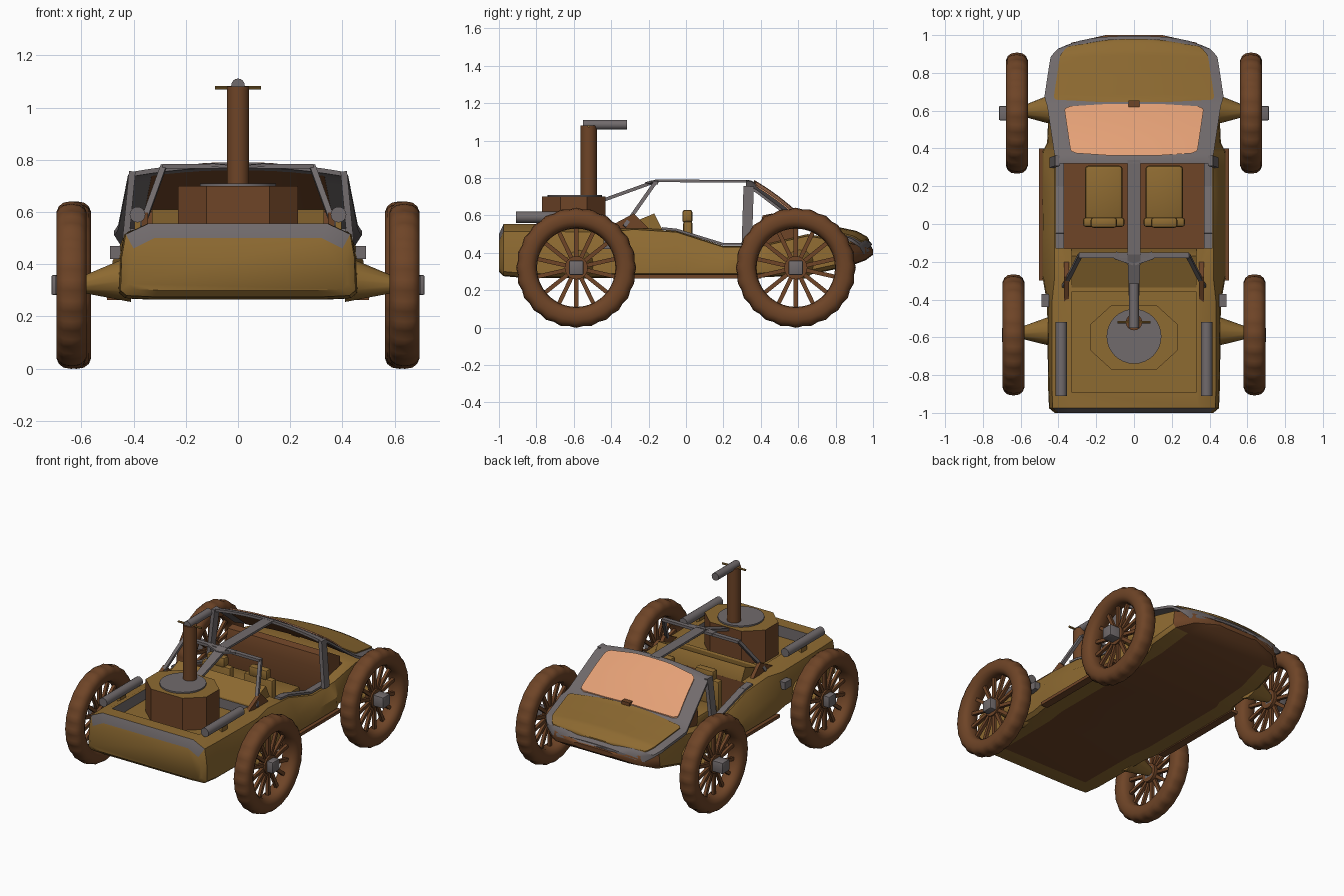
import bpy, bmesh, math
from mathutils import Vector, Matrix

if "Cube" in bpy.data.objects:
    bpy.data.objects.remove(bpy.data.objects["Cube"])

def mat(name, c):
    m = bpy.data.materials.new(name)
    m.diffuse_color = (*c, 1)
    m.use_nodes = True
    m.node_tree.nodes["Principled BSDF"].inputs["Base Color"].default_value = m.diffuse_color
    return m
BROWN = mat("brown", (0.156, 0.058, 0.020))
OLIVE = mat("olive", (0.270, 0.145, 0.031))
GRAY = mat("gray", (0.165, 0.146, 0.150))
PEACH = mat("peach", (0.775, 0.352, 0.181))

def shade(ob, ang=35):
    bpy.ops.object.select_all(action='DESELECT')
    ob.select_set(True)
    bpy.context.view_layer.objects.active = ob
    bpy.ops.object.shade_smooth_by_angle(angle=math.radians(ang))

def finish(name, bm, mats, smooth=35, rule=None):
    bmesh.ops.recalc_face_normals(bm, faces=bm.faces[:])
    if rule:
        for f in bm.faces:
            f.material_index = rule(f)
    me = bpy.data.meshes.new(name)
    bm.to_mesh(me)
    bm.free()
    for m in (mats if isinstance(mats, list) else [mats]):
        me.materials.append(m)
    ob = bpy.data.objects.new(name, me)
    bpy.context.collection.objects.link(ob)
    if smooth:
        shade(ob, smooth)
    return ob

def box(name, m, lo, hi, bev=0.0, rule=None):
    bm = bmesh.new()
    lo, hi = Vector(lo), Vector(hi)
    bmesh.ops.create_cube(bm, size=1)
    for v in bm.verts:
        v.co = (lo + hi) / 2 + v.co * (hi - lo)
    if bev:
        bmesh.ops.bevel(bm, geom=bm.edges[:], offset=bev, segments=2, affect='EDGES', profile=0.5)
    return finish(name, bm, m, 35, rule)

def rod(name, m, a, b, r1, r2=None, n=16):
    a, b = Vector(a), Vector(b)
    bm = bmesh.new()
    rot = (b - a).to_track_quat('Z', 'Y').to_matrix().to_4x4()
    bmesh.ops.create_cone(bm, cap_ends=True, segments=n, radius1=r1, radius2=r1 if r2 is None else r2,
                          depth=(b - a).length, matrix=Matrix.Translation((a + b) / 2) @ rot)
    return finish(name, bm, m)

def skin(bm, A, B):
    # close two matching rings into a solid
    bm.faces.new(A)
    bm.faces.new(B)
    for i in range(len(A)):
        bm.faces.new((A[i], A[i - 1], B[i - 1], B[i]))

def prism(name, m, pts, axis, d0, d1, rule=None):
    # polygon extruded along x (points y,z) or z (points x,y)
    bm = bmesh.new()
    P = (lambda p, d: (d, *p)) if axis == 'x' else (lambda p, d: (*p, d))
    skin(bm, *[[bm.verts.new(P(p, d)) for p in pts] for d in (d0, d1)])
    return finish(name, bm, m, 35, rule)

def plate(name, m, a, b, w, t, w2=None):
    # flat bar between two points, width w along x, thickness t
    a, b = Vector(a), Vector(b)
    d = (b - a).normalized()
    side = Vector((1, 0, 0)) if abs(d.x) < 0.9 else Vector((0, 1, 0))
    up = d.cross(side).normalized()
    side = up.cross(d)
    bm = bmesh.new()
    skin(bm, *[[bm.verts.new(p + side * sx * ww / 2 + up * sz * t / 2)
                for sx, sz in ((-1, -1), (1, -1), (1, 1), (-1, 1))] for p, ww in ((a, w), (b, w2 or w))])
    return finish(name, bm, m)

# hull: sections of y, lower half width, upper half width, bottom z, top z
HULL = [(-1.0, .42, .40, .30, .50), (-.975, .45, .43, .275, .555), (-.86, .455, .435, .265, .555),
        (-.42, .46, .435, .265, .55), (-.28, .485, .42, .265, .535),
        (-.05, .485, .42, .265, .52), (.2, .485, .42, .265, .44), (.38, .485, .42, .265, .44), (.43, .46, .43, .27, .45),
        (.65, .45, .44, .28, .50), (.88, .42, .41, .33, .46), (.96, .33, .32, .36, .44), (1.0, .15, .15, .39, .42)]
bm = bmesh.new()
rings = []
for y, hb, ht, zb, zt in HULL:
    half = [(.72 * hb, zb), (.95 * hb, zb + .005), (hb, zb + .025), (hb * .99, zb + .55 * (zt - zb)),
            (ht, zt - .04 if y < -.4 else zt - .01), (ht * .8, zt)]
    rings.append([bm.verts.new((x, y, z)) for x, z in half + [(-x, z) for x, z in reversed(half)]])
for k in range(len(rings) - 1):
    for i in range(12):
        j = (i + 1) % 12
        f = bm.faces.new((rings[k][i], rings[k][j], rings[k + 1][j], rings[k + 1][i]))
        f.material_index = 1 if (i == 11 and k > 1) or k > 9 else 2 if (k == 0 and i in (4, 5, 6)) else 0
bm.faces.new(rings[0])
bm.faces.new(rings[-1]).material_index = 1
hull = finish("hull", bm, [OLIVE, BROWN, GRAY], 0)

# cockpit and rear deck recesses
cuts = [box("cockpit_cutter", [OLIVE, BROWN, GRAY], (-.37, -.13, .30), (.37, .60, 1), 0, lambda f: 1),
        box("deck_cutter", [OLIVE, BROWN, GRAY], (-.33, -.89, .48), (.33, -.36, 1), 0,
            lambda f: 0 if f.normal.z < -.5 else 2)]
for c in cuts:
    c.hide_render = True
    md = hull.modifiers.new("cut", 'BOOLEAN')
    md.object, md.operation, md.solver = c, 'DIFFERENCE', 'EXACT'
bpy.context.view_layer.update()
hull.data = bpy.data.meshes.new_from_object(hull.evaluated_get(bpy.context.evaluated_depsgraph_get()))
hull.modifiers.clear()
for c in cuts:
    bpy.data.objects.remove(c)
shade(hull, 35)

# windshield and hood shell: rows of y, z, half width
SHELL = [(.32, .775, .40), (.36, .77, .42), (.63, .565, .46), (.67, .55, .475), (.90, .495, .44), (.95, .465, .40), (.975, .43, .35)]
def at(y):
    for a, b in zip(SHELL, SHELL[1:]):
        if y <= b[0]:
            break
    t = (y - a[0]) / (b[0] - a[0])
    return [a[i] + (b[i] - a[i]) * t for i in (1, 2)]
def surf(u, y, off=0):
    z, hw = at(y)
    bow = .02 * max(0, (y - .8) / .17)
    return (u * hw, y + bow * (1 - u * u) - .02 * max(0, (y - .85) / .1) * u ** 4, z + .015 - .035 * u * u + off)
def patch(name, m, y0, y1, inset, off, thick, corner=0, n=12, rows=24, bulge=0):
    bm = bmesh.new()
    G = []
    for r in range(rows + 1):
        t = r / rows
        y = y0 + (y1 - y0) * t
        k = (1 - abs(2 * t - 1) ** corner * .6) if corner else 1
        w = (1 - inset / at(y)[1]) * k
        o = off + bulge * math.sin(math.pi * t)
        top, low = [[bm.verts.new(surf(w * (2 * i / n - 1), y, o - d)) for i in range(n + 1)] for d in (0, thick)]
        G.append(top + low[::-1])
    for a, b in zip(G, G[1:]):
        for i in range(len(a)):
            bm.faces.new((a[i - 1], a[i], b[i], b[i - 1]))
    bm.faces.new(G[0])
    bm.faces.new(G[-1])
    return finish(name, bm, m, 30)
patch("windshield_frame", GRAY, .32, .975, 0, 0, .018)
patch("windshield", PEACH, .363, .635, .088, .008, .009, 22, bulge=.012)
patch("hood_panel", OLIVE, .645, .96, .05, .007, .009, 40)
patch("windshield_lining", BROWN, .36, .62, .09, -.015, .006)
prism("dashboard", BROWN, [(.42, .31), (.39, .52), (.41, .60), (.46, .61), (.58, .54), (.58, .31)], 'x', -.365, .365)
box("hood_latch", BROWN, (-.03, .62, .56), (.03, .655, .60))

# roll cage
plate("roof_spine", GRAY, (0, .34, .782), (0, -.165, .785), .07, .014)
plate("spine_brace", GRAY, (0, -.155, .785), (0, -.46, .675), .07, .018, .05)
plate("roof_crossbar", GRAY, (-.29, -.165, .775), (.29, -.165, .775), .03, .018)
for s in (-1, 1):
    plate("pillar", GRAY, (s * .405, .335, .755), (s * .435, .325, .44), .025, .055)
    plate("rear_stay", GRAY, (s * .285, -.165, .775), (s * .37, -.33, .54), .022, .02)
    plate("crossbar_gusset", GRAY, (s * .10, -.165, .78), (0, -.20, .77), .04, .012)
    # gray rim of the cockpit
    for a, b in (((-.13, .53), (-.05, .522)), ((-.05, .522), (.2, .445)), ((.2, .445), (.36, .445))):
        plate("cockpit_rim", GRAY, (s * .392, *a), (s * .392, *b), .045, .014)
    # brown sill ledge
    lo, hi = sorted((s * .45, s * .502))
    box("sill_ledge", BROWN, (lo, -.30, .262), (hi, .40, .283))
    # seats
    lo, hi = sorted((s * .06, s * .26))
    box("seat_cushion", OLIVE, (lo, .02, .30), (hi, .31, .41), .02)
    box("seat_back", OLIVE, (lo - .01, -.015, .32), (hi + .01, .035, .57), .015)
    box("headrest", OLIVE, (lo + .03, -.02, .56), (hi - .03, .035, .63), .015)
    # rear side fins, pipes and side lamps
    prism("side_fin", BROWN, [(-.43, .53), (-.28, .61), (-.20, .53)], 'x', s * .345, s * .37)
    rod("side_pipe", GRAY, (s * .385, -.91, .59), (s * .385, -.52, .59), .03)
    box("pipe_mount", OLIVE, (s * .385 - .012, -.74, .52), (s * .385 + .012, -.68, .58))
    box("side_lamp", GRAY, (s * .47 - .02, -.44, .42), (s * .47 + .02, -.37, .47))
prism("bulkhead", OLIVE, [(-.36, .50), (-.34, .54), (-.17, .61), (-.13, .53), (-.135, .45)], 'x', -.33, .33)

# gun mount: octagonal base, disc, post and barrel
quarter = [(.12, .17), (.23, .07)]
octa = [(x, -.60 - y) for x, y in quarter] + [(x, -.60 + y) for x, y in quarter[::-1]]
octa += [(-x, y) for x, y in octa[::-1]]
prism("turret_base", [BROWN, OLIVE], octa, 'z', .47, .70, lambda f: 1 if f.normal.z > .5 else 0)
rod("turret_disc", GRAY, (0, -.595, .69), (0, -.595, .71), .145, n=32)
rod("turret_post", BROWN, (0, -.52, .70), (0, -.52, 1.08), .043, n=24)
rod("barrel", GRAY, (0, -.55, 1.085), (0, -.315, 1.085), .026)
rod("handle", OLIVE, (-.088, -.52, 1.076), (.088, -.52, 1.076), .007, n=8)

# wheels: lumpy tyre, spokes, hub and axle
def wheel(name, s, cx, cy, hub_end):
    cz, N, M = .32, 96, 14
    bm = bmesh.new()
    R = []
    for i in range(N):
        a = 2 * math.pi * i / N
        lump = .004 * math.cos(24 * a)
        ring = []
        for j in range(M):
            c, d = math.cos(2 * math.pi * j / M), math.sin(2 * math.pi * j / M)
            r = .263 + (.054 + max(0, c) * lump) * math.copysign(abs(c) ** .8, c)
            x = .059 * math.copysign(abs(d) ** .8, d)
            ring.append(bm.verts.new((s * cx + x, cy + r * math.cos(a), cz + r * math.sin(a))))
        R.append(ring)
    for i in range(N):
        for j in range(M):
            bm.faces.new((R[i - 1][j - 1], R[i - 1][j], R[i][j], R[i][j - 1]))
    finish(name + "_tyre", bm, BROWN, 60)
    c = Vector((s * cx, cy, cz))
    for k in range(14):
        a = 2 * math.pi * (k + .5) / 14
        d = Vector((0, math.cos(a), math.sin(a)))
        plate(name + "_spoke", BROWN, c + d * .03, c + d * .215, .02, .022)
    rod(name + "_hub_disc", BROWN, (s * (cx - .03), cy, cz), (s * (cx + .02), cy, cz), .062, n=20)
    lo, hi = sorted((s * (cx - .03), s * hub_end))
    box(name + "_hub", GRAY, (lo, cy - .038, cz - .038), (hi, cy + .038, cz + .038), .006)
    rod(name + "_axle", OLIVE, (s * .42, cy + .02, cz + .02), (s * (cx - .03), cy + .01, cz), .085, .028, 12)

for s, side in ((-1, "left"), (1, "right")):
    wheel("front_" + side, s, .638, -.587, .70)
    wheel("rear_" + side, s, .62, .587, .715)
